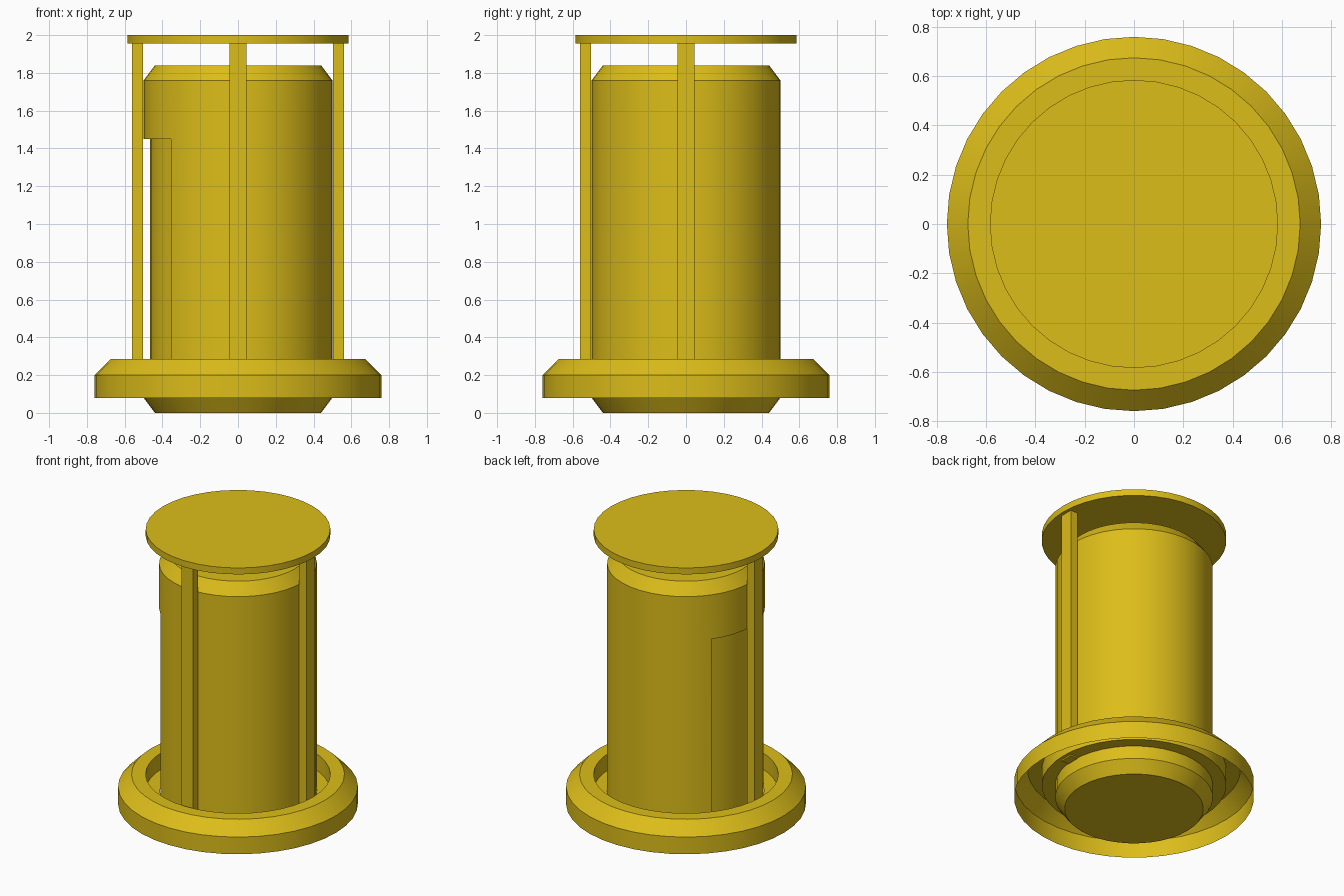
import bpy, bmesh, math
from mathutils import Matrix

if "Cube" in bpy.data.objects:
    bpy.data.objects.remove(bpy.data.objects["Cube"])

SIDES = 40

yellow = bpy.data.materials.new("yellow_paint")
yellow.diffuse_color = (0.72, 0.51, 0.01, 1)
yellow.use_nodes = True
yellow.node_tree.nodes["Principled BSDF"].inputs["Base Color"].default_value = yellow.diffuse_color


def finish(name, bm):
    mesh = bpy.data.meshes.new(name)
    bm.to_mesh(mesh)
    bm.free()
    mesh.materials.append(yellow)
    obj = bpy.data.objects.new(name, mesh)
    bpy.context.collection.objects.link(obj)
    bpy.ops.object.select_all(action='DESELECT')
    bpy.context.view_layer.objects.active = obj
    obj.select_set(True)
    bpy.ops.object.shade_smooth_by_angle(angle=math.radians(30))
    return obj


def lathe(profile, capped=True):
    """Turn a (radius, height) profile around the z axis."""
    bm = bmesh.new()
    step = 2 * math.pi / SIDES
    rings = [[bm.verts.new((r * math.cos(i * step), r * math.sin(i * step), z))
              for i in range(SIDES)] for r, z in profile]
    for low, high in zip(rings, rings[1:]):
        for i in range(SIDES):
            j = (i + 1) % SIDES
            bm.faces.new((low[i], low[j], high[j], high[i]))
    if capped:
        bm.faces.new(rings[0][::-1])
        bm.faces.new(rings[-1])
    return bm


# Canister body with chamfered ends
bm = lathe([(0.44, 0), (0.5, 0.08), (0.5, 1.45), (0.5, 1.76), (0.44, 1.84)])

# Shallow recessed panel on the left side of the body
panel = []
for f in bm.faces:
    c = f.calc_center_median()
    angle = math.degrees(math.atan2(c.y, c.x)) % 360
    if len(f.verts) == 4 and 0.1 < c.z < 1.45 and 144 < angle < 225:
        panel.append(f)
new = bmesh.ops.extrude_face_region(bm, geom=panel)
bmesh.ops.delete(bm, geom=[f for f in panel if f.is_valid], context='FACES')
for v in new["geom"]:
    if isinstance(v, bmesh.types.BMVert):
        v.co.x *= 0.93
        v.co.y *= 0.93
bmesh.ops.recalc_face_normals(bm, faces=bm.faces)
finish("canister_body", bm)

# Hollow base collar, open underneath, with a sunken inner shelf
finish("base_collar", lathe([(0.76, 0.08), (0.76, 0.2), (0.675, 0.285),
                             (0.585, 0.285), (0.585, 0.17), (0.495, 0.17)],
                            capped=False))

# Top plate
finish("top_plate", lathe([(0.585, 1.955), (0.585, 2.0)]))

# Three upright struts: left, front and right (none at the back)
for name, turn in (("left_strut", 180), ("front_strut", 270), ("right_strut", 0)):
    bm = bmesh.new()
    bmesh.ops.create_cube(bm, size=1, matrix=(
        Matrix.Rotation(math.radians(turn), 4, 'Z')
        @ Matrix.Translation((0.532, 0, 1.06))
        @ Matrix.Diagonal((0.056, 0.09, 1.8, 1))))
    finish(name, bm)
